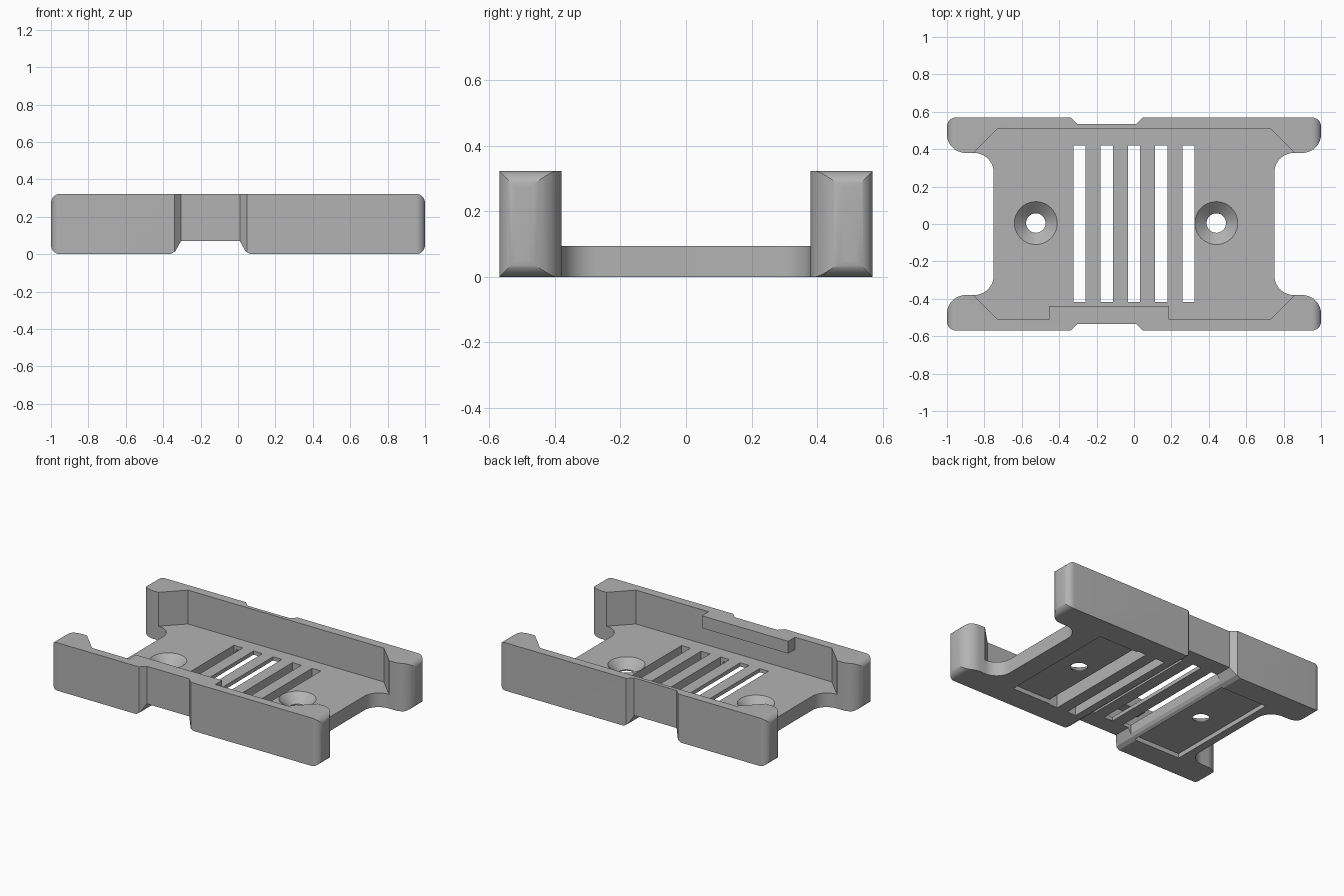
import bpy, bmesh, math
from mathutils import Vector

cube = bpy.data.objects.get("Cube")
if cube:
    bpy.data.objects.remove(cube, do_unlink=True)

HALF_Y, TOP, FLOOR = 0.57, 0.323, 0.095

grey = bpy.data.materials.new("plain_grey")
grey.use_nodes = True
grey.diffuse_color = (0.45, 0.45, 0.45, 1)
grey.node_tree.nodes["Principled BSDF"].inputs["Base Color"].default_value = grey.diffuse_color


def arc(cx, cy, r, start, end, steps=10):
    angles = [math.radians(start + (end - start) * i / steps) for i in range(steps + 1)]
    return [(cx + r * math.cos(a), cy + r * math.sin(a)) for a in angles]


def add_object(name, bm):
    bmesh.ops.recalc_face_normals(bm, faces=bm.faces)
    mesh = bpy.data.meshes.new(name)
    bm.to_mesh(mesh)
    bm.free()
    mesh.materials.append(grey)
    obj = bpy.data.objects.new(name, mesh)
    bpy.context.scene.collection.objects.link(obj)
    return obj


def prism(name, points, low, high, axis="z"):
    """Extrude a profile along z (points are x, y) or along y (points are x, z)."""
    bm = bmesh.new()
    place = (lambda p: (p[0], p[1], low)) if axis == "z" else (lambda p: (p[0], low, p[1]))
    face = bm.faces.new([bm.verts.new(place(p)) for p in points])
    out = bmesh.ops.extrude_face_region(bm, geom=[face])
    move = Vector((0, 0, high - low)) if axis == "z" else Vector((0, high - low, 0))
    bmesh.ops.translate(bm, vec=move, verts=[v for v in out["geom"] if isinstance(v, bmesh.types.BMVert)])
    return add_object(name, bm)


def box(name, x0, x1, y0, y1, z0, z1):
    return prism(name, [(x0, y0), (x1, y0), (x1, y1), (x0, y1)], z0, z1)


def cone(name, x, y, r_low, r_high, z0, z1):
    bm = bmesh.new()
    bmesh.ops.create_cone(bm, cap_ends=True, segments=40, radius1=r_low, radius2=r_high, depth=z1 - z0)
    bmesh.ops.translate(bm, vec=(x, y, (z0 + z1) / 2), verts=bm.verts)
    return add_object(name, bm)


def combine(target, tool, operation):
    mod = target.modifiers.new(operation, "BOOLEAN")
    mod.object, mod.operation, mod.solver = tool, operation, "EXACT"
    bpy.context.view_layer.objects.active = target
    bpy.ops.object.modifier_apply(modifier=mod.name)
    bpy.data.objects.remove(tool, do_unlink=True)


# Plan outline: one quarter with rounded arms, mirrored to all four
quarter = (arc(0.855, 0.275, 0.105, 180, 90) + arc(0.9, 0.48, 0.1, -90, 0)
           + arc(0.95, HALF_Y - 0.05, 0.05, 0, 90))
half = quarter + [(-x, y) for x, y in reversed(quarter)]
outline = half + [(x, -y) for x, y in reversed(half)]
body = prism("mounting_tray", outline, 0, TOP)

# Rounded upper and lower ends
r = 0.05
ends = (arc(1 - r, r, r, -90, 0) + arc(1 - r, TOP - r, r, 0, 90)
        + arc(r - 1, TOP - r, r, 90, 180) + arc(r - 1, r, r, 180, 270))
combine(body, prism("end_rounding", ends, -1, 1, "y"), "INTERSECT")

# Cavity between the two side walls
corner = [(0.86, 0.38), (0.73, 0.51)]
side = corner + [(-x, y) for x, y in reversed(corner)]
combine(body, prism("cavity", side + [(x, -y) for x, y in reversed(side)], FLOOR, 1), "DIFFERENCE")

# Shallow outer notches in both walls
for s in (-1, 1):
    notch = [(-0.37, s * 0.6), (-0.305, s * 0.535), (0.012, s * 0.535), (0.077, s * 0.6)]
    combine(body, prism("wall_notch", notch, -1, 1), "DIFFERENCE")

# Channel across the underside
channel = [(-0.36, -0.1), (-0.36, 0), (-0.335, 0.016), (-0.305, 0.07),
           (0.01, 0.07), (0.04, 0.016), (0.065, 0), (0.065, -0.1)]
combine(body, prism("under_channel", channel, -1, 1, "y"), "DIFFERENCE")

# Countersunk screw holes, each with a rectangular pocket beneath
for x in (-0.525, 0.44):
    combine(body, box("pocket", x - 0.172, x + 0.172, -0.41, 0.41, -0.1, 0.03), "DIFFERENCE")
    combine(body, cone("screw_hole", x, 0.005, 0.052, 0.052, -0.1, 0.2), "DIFFERENCE")
    combine(body, cone("countersink", x, 0.005, 0.052, 0.12, 0.037, 0.1), "DIFFERENCE")

# Ventilation slots
for i in range(-2, 3):
    x = i * 0.1455
    combine(body, box("vent_slot", x - 0.033, x + 0.033, -0.416, 0.42, -0.1, 0.2), "DIFFERENCE")

# Overhanging lip on the front wall
combine(body, box("lip", -0.455, 0.188, -0.525, -0.438, 0.24, TOP), "UNION")

bpy.ops.object.select_all(action="DESELECT")
body.select_set(True)
bpy.context.view_layer.objects.active = body
bpy.ops.object.shade_smooth_by_angle(angle=math.radians(25))
